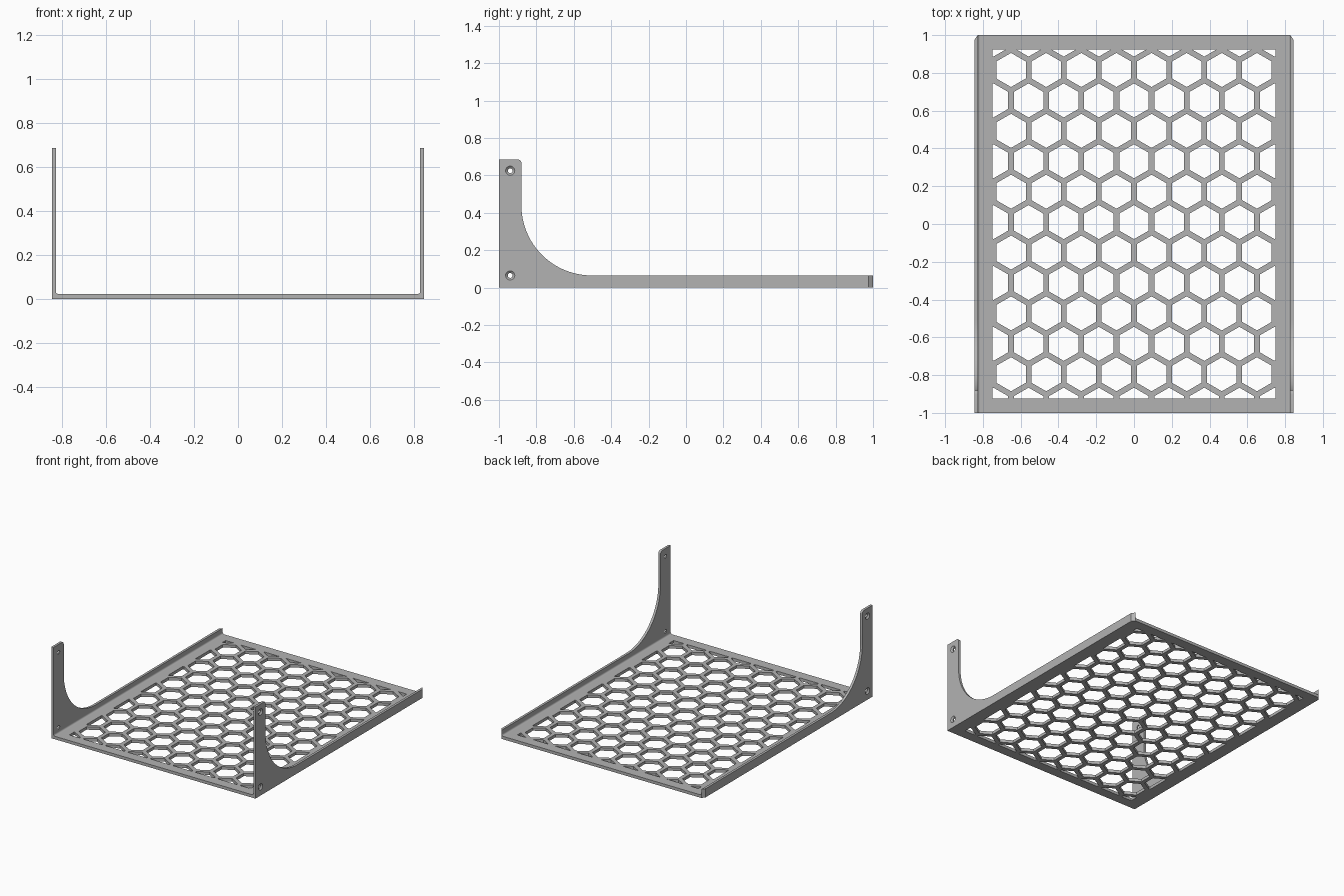
import bpy
import bmesh
from math import cos, sin, pi, sqrt, radians

if "Cube" in bpy.data.objects:
    bpy.data.objects.remove(bpy.data.objects["Cube"], do_unlink=True)

OUTER, INNER = 0.845, 0.827       # side wall faces
FLOOR = 0.022                     # floor thickness
WIN_X, WIN_Y = 0.75, 0.925        # half size of the perforated window
PITCH, APOTHEM, ROW_Y = 0.186, 0.078, 0.01

grey = bpy.data.materials.new("plain grey")
grey.use_nodes = True
grey.diffuse_color = (0.45, 0.45, 0.45, 1)
grey.node_tree.nodes["Principled BSDF"].inputs["Base Color"].default_value = (0.45, 0.45, 0.45, 1)


def add_object(name, data):
    obj = bpy.data.objects.new(name, data)
    bpy.context.collection.objects.link(obj)
    return obj


def bake(obj):
    """Turn the evaluated object into a plain mesh."""
    deps = bpy.context.evaluated_depsgraph_get()
    return bpy.data.meshes.new_from_object(obj.evaluated_get(deps))


def finish(obj, smooth=True):
    obj.data.materials.clear()
    obj.data.materials.append(grey)
    if smooth:
        bpy.ops.object.select_all(action='DESELECT')
        obj.select_set(True)
        bpy.context.view_layer.objects.active = obj
        bpy.ops.object.shade_smooth_by_angle(angle=radians(30))


def loft(name, rings):
    """Capped skin through matching rings of points, several lofts in one mesh."""
    bm = bmesh.new()
    for group in rings:
        loops = [[bm.verts.new(p) for p in ring] for ring in group]
        n = len(loops[0])
        for a, b in zip(loops, loops[1:]):
            for i in range(n):
                j = (i + 1) % n
                bm.faces.new((a[i], a[j], b[j], b[i]))
        bm.faces.new(loops[0])
        bm.faces.new(loops[-1])
    bmesh.ops.recalc_face_normals(bm, faces=bm.faces)
    mesh = bpy.data.meshes.new(name)
    bm.to_mesh(mesh)
    bm.free()
    return add_object(name, mesh)


def arc(cy, cz, r, start, end, steps):
    angles = [radians(start + (end - start) * i / steps) for i in range(steps + 1)]
    return [(cy + r * cos(a), cz + r * sin(a)) for a in angles]


def clip(poly, axis, limit, sign):
    """Keep the part of a convex polygon inside one side of the window."""
    out = []
    for p, q in zip(poly, poly[1:] + poly[:1]):
        dp, dq = limit - sign * p[axis], limit - sign * q[axis]
        if dp >= 0:
            out.append(p)
        if dp * dq < 0:
            t = dp / (dp - dq)
            out.append((p[0] + t * (q[0] - p[0]), p[1] + t * (q[1] - p[1])))
    return out


# Honeycomb floor: filled outline with clipped hexagon holes
outlines = [[(-INNER, -1), (INNER, -1), (INNER, 1), (-INNER, 1)]]
radius = APOTHEM * 2 / sqrt(3)
for row in range(-6, 7):
    for col in range(-5, 6):
        cx = (col + 0.5 * (row % 2 == 1 - 5 % 2 + 1)) * PITCH
        cy = ROW_Y + row * PITCH * sqrt(3) / 2
        hexagon = [(cx + radius * cos(pi / 6 + k * pi / 3),
                    cy + radius * sin(pi / 6 + k * pi / 3)) for k in range(6)]
        for axis, limit in ((0, WIN_X), (1, WIN_Y)):
            for sign in (1, -1):
                hexagon = clip(hexagon, axis, limit, sign)
        if len(hexagon) > 2:
            outlines.append(hexagon)

curve = bpy.data.curves.new("floor_outline", 'CURVE')
curve.dimensions = '2D'
curve.fill_mode = 'BOTH'
curve.extrude = FLOOR / 2
for points in outlines:
    spline = curve.splines.new('POLY')
    spline.points.add(len(points) - 1)
    for point, (x, y) in zip(spline.points, points):
        point.co = (x, y, 0, 1)
    spline.use_cyclic_u = True
outline = add_object("floor_outline", curve)
floor = add_object("honeycomb_floor", bake(outline))
bpy.data.objects.remove(outline, do_unlink=True)
floor.location.z = FLOOR / 2
bm = bmesh.new()
bm.from_mesh(floor.data)
bmesh.ops.remove_doubles(bm, verts=bm.verts, dist=0.0001)
bmesh.ops.recalc_face_normals(bm, faces=bm.faces)
for face in bm.faces:
    face.smooth = False
bm.to_mesh(floor.data)
bm.free()
finish(floor, smooth=False)

# Side wall profile: low rail sweeping up into a tall front bracket
profile = [(-1, 0), (1, 0), (1, 0.065)]
profile += arc(-0.505, 0.44, 0.375, 270, 180, 24)
profile += arc(-0.9, 0.665, 0.02, 0, 90, 5)
profile += [(-1, 0.685)]

for side, label in ((1, "left"), (-1, "right")):
    # Wall, with the outer back corner chamfered
    inner = [(side * INNER, y, z) for y, z in profile]
    outer = [(side * OUTER, min(y, 0.975), z) for y, z in profile]
    wall = loft(label + "_wall", [[inner, outer]])

    # Two countersunk screw holes
    holes = []
    for z in (0.065, 0.625):
        steps = ((INNER - 0.01, 0.013), (OUTER - 0.01, 0.013), (OUTER + 0.002, 0.027))
        holes.append([[(side * x, py, pz) for py, pz in arc(-0.94, z, r, 0, 345, 23)]
                      for x, r in steps])
    cutter = loft(label + "_hole_cutter", holes)
    cutter.hide_render = True
    cut = wall.modifiers.new("screw_holes", 'BOOLEAN')
    cut.operation = 'DIFFERENCE'
    cut.solver = 'EXACT'
    cut.object = cutter
    mesh = bake(wall)
    wall.modifiers.clear()
    wall.data = mesh
    bpy.data.objects.remove(cutter, do_unlink=True)
    finish(wall)

    # Small rounded fillet between floor and wall
    r = 0.012
    section = [(INNER, FLOOR)] + arc(INNER - r, FLOOR + r, r, 0, -90, 5)
    fillet = loft(label + "_fillet", [[[(side * x, y, z) for x, z in section] for y in (-1, 1)]])
    finish(fillet)
